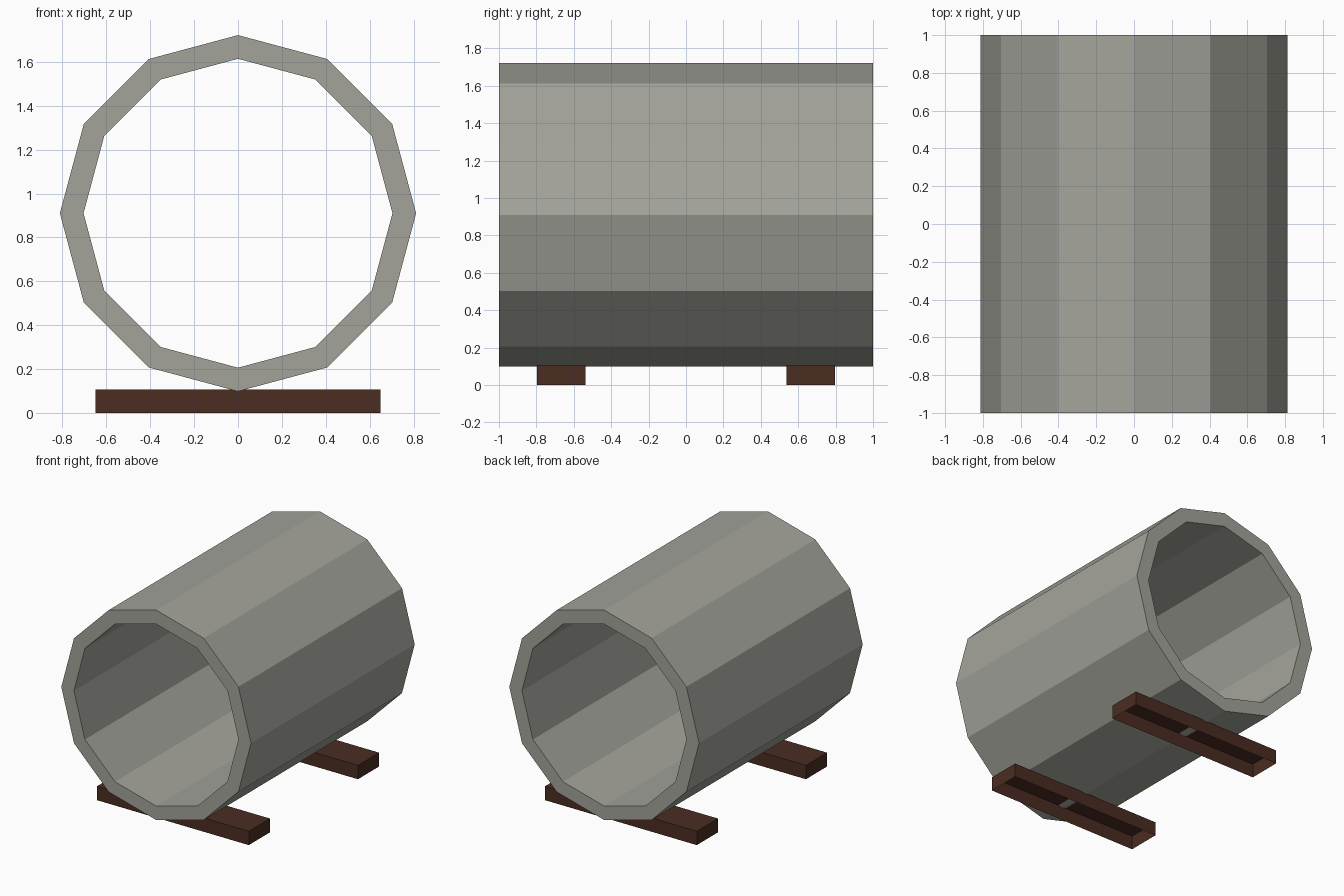
import bpy, bmesh, math

if "Cube" in bpy.data.objects:
    bpy.data.objects.remove(bpy.data.objects["Cube"])


def material(name, colour):
    m = bpy.data.materials.new(name)
    m.diffuse_color = (*colour, 1)
    m.use_nodes = True
    m.node_tree.nodes["Principled BSDF"].inputs["Base Color"].default_value = m.diffuse_color
    return m


def add_object(name, bm, mat):
    bmesh.ops.recalc_face_normals(bm, faces=bm.faces[:])
    mesh = bpy.data.meshes.new(name)
    bm.to_mesh(mesh)
    bm.free()
    mesh.materials.append(mat)
    obj = bpy.data.objects.new(name, mesh)
    bpy.context.collection.objects.link(obj)
    return obj


concrete = material("concrete grey", (0.37, 0.37, 0.33))
wood = material("dark brown wood", (0.069, 0.026, 0.016))

# Twelve-sided hollow pipe lying along y
SIDES, CENTRE_Z, OUTER, INNER = 12, 0.91, 0.812, 0.704
bm = bmesh.new()
rings = []
for radius, y in ((OUTER, -1), (OUTER, 1), (INNER, 1), (INNER, -1)):
    ring = []
    for i in range(SIDES):
        a = 2 * math.pi * i / SIDES
        ring.append(bm.verts.new((radius * math.cos(a), y, CENTRE_Z + radius * math.sin(a))))
    rings.append(ring)
for k in range(4):
    a, b = rings[k], rings[(k + 1) % 4]
    for i in range(SIDES):
        j = (i + 1) % SIDES
        bm.faces.new((a[i], a[j], b[j], b[i]))
add_object("pipe", bm, concrete)

# Two support beams, open underneath
HEIGHT = 0.107
for name, y in (("front_beam", -0.667), ("back_beam", 0.667)):
    bm = bmesh.new()
    bmesh.ops.create_cube(bm, size=1)
    bmesh.ops.scale(bm, vec=(1.3, 0.258, HEIGHT), verts=bm.verts[:])
    bmesh.ops.translate(bm, vec=(0, y, HEIGHT / 2), verts=bm.verts[:])
    bm.normal_update()
    bmesh.ops.delete(bm, geom=[f for f in bm.faces if f.normal.z < -0.5], context='FACES')
    add_object(name, bm, wood)
